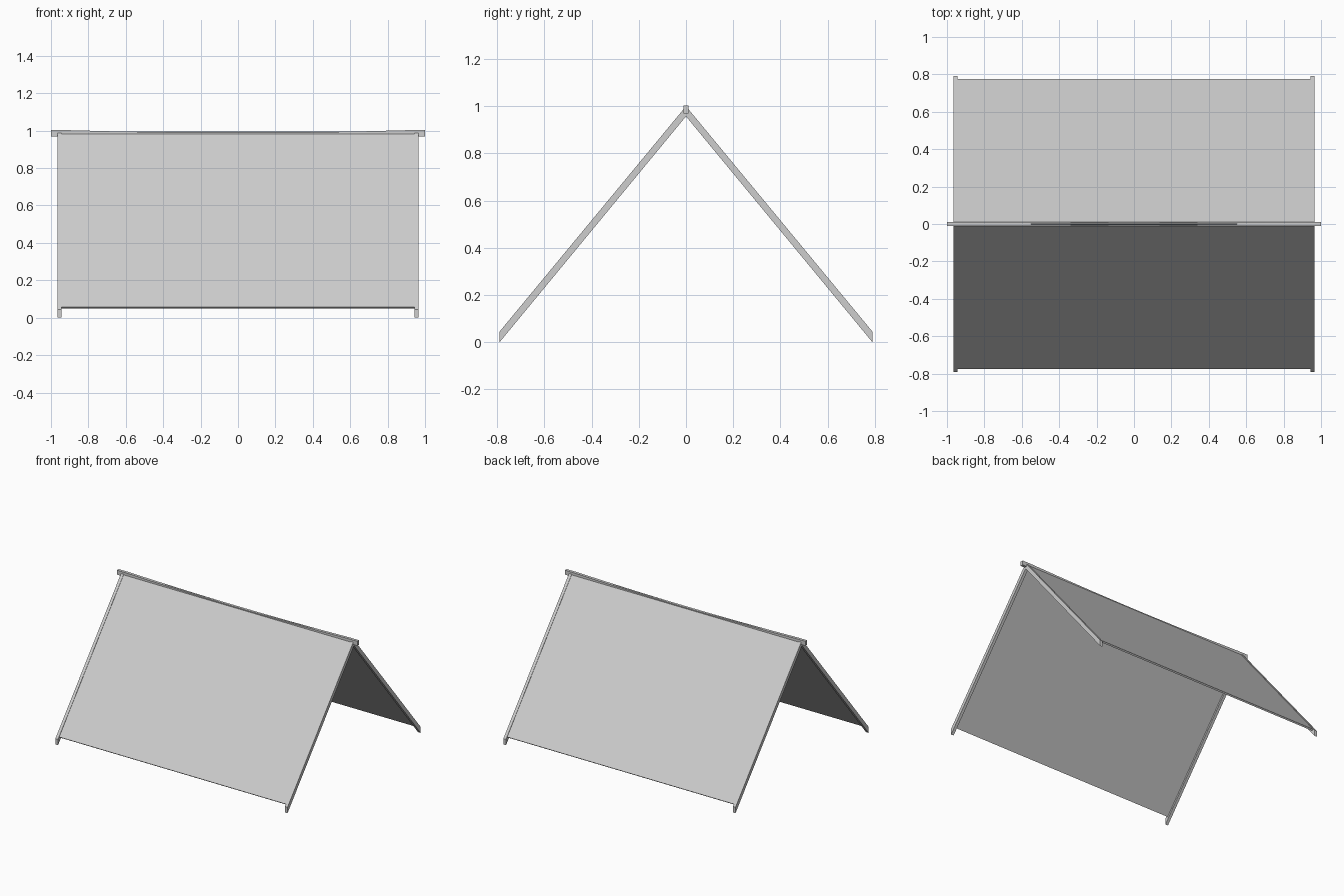
import bpy, bmesh

if "Cube" in bpy.data.objects:
    bpy.data.objects.remove(bpy.data.objects["Cube"], do_unlink=True)

GREY = (0.61, 0.61, 0.61, 1)
grey = bpy.data.materials.new("plain grey")
grey.use_nodes = True
grey.diffuse_color = GREY
grey.node_tree.nodes["Principled BSDF"].inputs["Base Color"].default_value = GREY

HALF_LENGTH = 0.965
RAFTER_WIDTH = 0.022


def finish(name, bm):
    """Turn a bmesh into a grey object."""
    bmesh.ops.recalc_face_normals(bm, faces=bm.faces)
    mesh = bpy.data.meshes.new(name)
    bm.to_mesh(mesh)
    bm.free()
    mesh.materials.append(grey)
    obj = bpy.data.objects.new(name, mesh)
    bpy.context.collection.objects.link(obj)
    return obj


def slope(name, profile, x0, x1, side):
    """Extrude a (y, z) outline along x, on the front (-1) or back (1)."""
    bm = bmesh.new()
    face = bm.faces.new([bm.verts.new((x0, side * y, z)) for y, z in profile])
    new = bmesh.ops.extrude_face_region(bm, geom=[face])["geom"]
    verts = [v for v in new if isinstance(v, bmesh.types.BMVert)]
    bmesh.ops.translate(bm, verts=verts, vec=(x1 - x0, 0, 0))
    return finish(name, bm)


# Rafters end in a plumb cut, panels in a square cut
rafter_profile = [(0, 0.957), (0.79, 0), (0.79, 0.045), (0, 1.0)]
panel_profile = [(0, 0.978), (0.767, 0.049), (0.776, 0.057), (0, 0.996)]
inner = HALF_LENGTH - RAFTER_WIDTH

for side, place in ((-1, "front"), (1, "back")):
    slope(place + "_roof_panel", panel_profile, -inner, inner, side)
    slope(place + "_left_rafter", rafter_profile, inner, HALF_LENGTH, side)
    slope(place + "_right_rafter", rafter_profile, -HALF_LENGTH, -inner, side)

# Ridge beam, sagging gently towards the middle
bm = bmesh.new()
stations = [-1, -0.92, -0.7, -0.4, -0.1, 0.1, 0.4, 0.7, 0.92, 1]
rings = []
for x in stations:
    sag = 0.014 * (1 - min(1, abs(x) / 0.92) ** 2)
    rings.append([bm.verts.new((x, y, z - sag)) for y, z in
                  ((-0.011, 0.97), (0.011, 0.97), (0.011, 1.003), (-0.011, 1.003))])
for a, b in zip(rings, rings[1:]):
    for i in range(4):
        j = (i + 1) % 4
        bm.faces.new((a[i], a[j], b[j], b[i]))
bm.faces.new(rings[0])
bm.faces.new(rings[-1])
finish("ridge_beam", bm)
